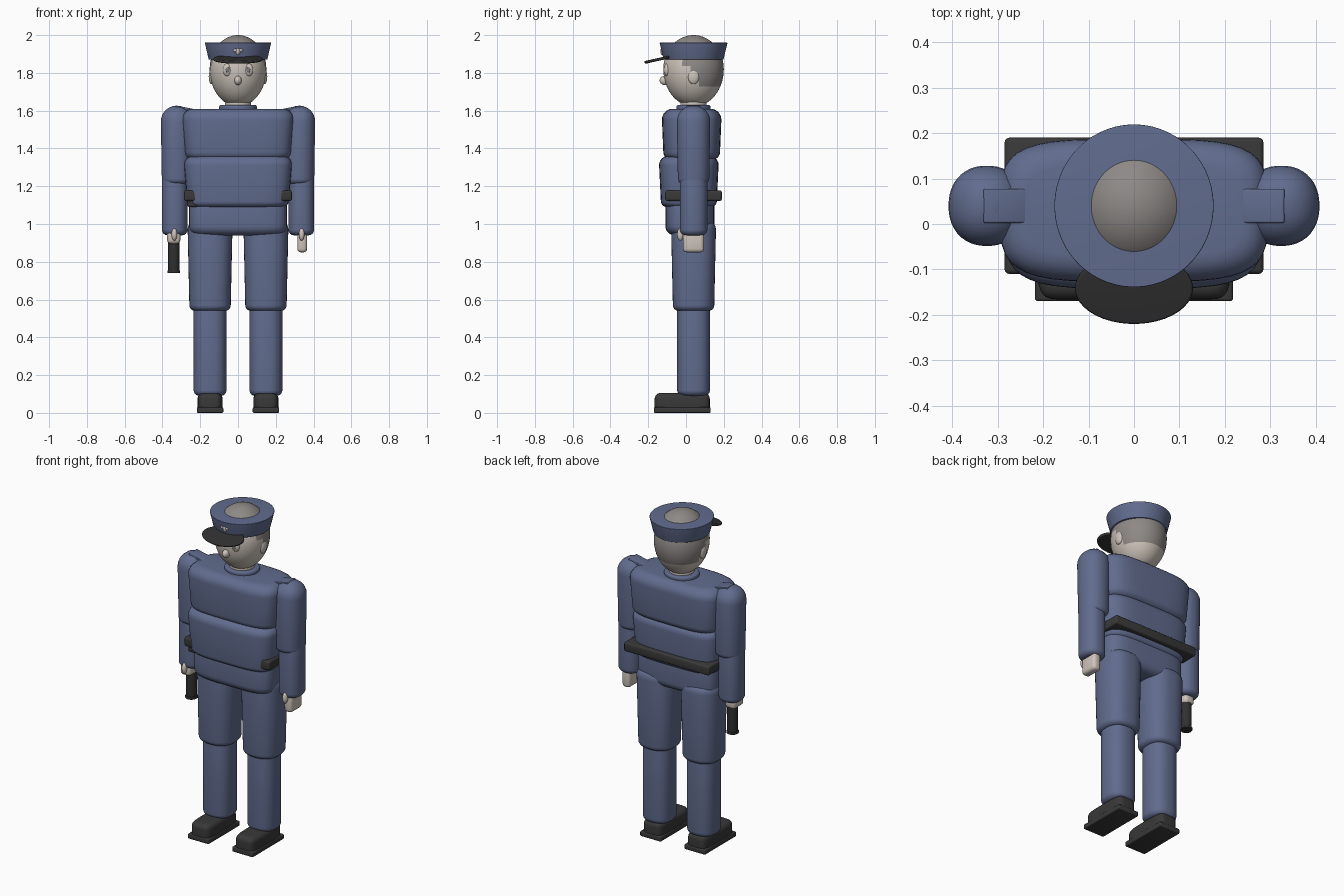
import bpy, bmesh
from math import cos, sin, pi, radians, copysign
from mathutils import Matrix

cube = bpy.data.objects.get("Cube")
if cube:
    bpy.data.objects.remove(cube, do_unlink=True)


def material(name, red, green, blue):
    mat = bpy.data.materials.new(name)
    mat.use_nodes = True
    mat.diffuse_color = (red, green, blue, 1)
    shader = next(node for node in mat.node_tree.nodes if node.type == 'BSDF_PRINCIPLED')
    shader.inputs["Base Color"].default_value = mat.diffuse_color
    return mat


uniform_blue = material("uniform blue", .12, .15, .27)
skin = material("skin", .62, .56, .5)
grey_hair = material("grey hair", .27, .25, .24)
black_leather = material("black leather", .04, .04, .04)
visor_black = material("visor black", .03, .03, .03)
badge_silver = material("badge silver", .6, .54, .5)
iris_grey = material("iris grey", .2, .2, .2)


def finish(name, mesh_data, mat, location):
    """Turn a bmesh into a shaded object with sharp creases kept."""
    bmesh.ops.recalc_face_normals(mesh_data, faces=mesh_data.faces)
    mesh = bpy.data.meshes.new(name)
    mesh_data.to_mesh(mesh)
    mesh_data.free()
    mesh.shade_smooth()
    mesh.set_sharp_from_angle(angle=radians(40))
    mesh.materials.append(mat)
    part = bpy.data.objects.new(name, mesh)
    part.location = location
    bpy.context.collection.objects.link(part)
    return part


def pillar(name, mat, x, y, bottom, top, width, depth,
           round_bottom=.03, round_top=.03, square=2, taper=1, sides=40, steps=6):
    """Upright padded form: superellipse section, rounded ends, tapered to the bottom."""
    bm = bmesh.new()
    height = top - bottom
    levels = []
    for step in range(steps + 1):
        angle = pi / 2 * step / steps
        drop, inset = 1 - sin(angle), 1 - cos(angle)
        levels.append((round_bottom * (1 - cos(angle)), round_bottom * drop))
        levels.append((height - round_top * drop, round_top * inset))
    levels.sort()

    loops = []
    for z, inset in levels:
        scale = taper + (1 - taper) * z / height
        loop = []
        for side in range(sides):
            angle = 2 * pi * (side + .5) / sides
            across, along = [copysign(abs(v) ** (2 / square), v) for v in (cos(angle), sin(angle))]
            loop.append(bm.verts.new((across * (width * scale - inset),
                                      along * (depth * scale - inset), z)))
        loops.append(loop)
    for lower, upper in zip(loops, loops[1:]):
        for side in range(sides):
            following = (side + 1) % sides
            bm.faces.new((lower[side], lower[following], upper[following], upper[side]))
    bm.faces.new(loops[0])
    bm.faces.new(loops[-1])
    return finish(name, bm, mat, (x, y, bottom))


def box(name, mat, location, size, bevel=.01):
    bm = bmesh.new()
    bmesh.ops.create_cube(bm, size=1, matrix=Matrix.Diagonal((*size, 1)))
    bmesh.ops.bevel(bm, geom=bm.edges[:], offset=bevel, segments=3,
                    affect='EDGES', profile=.5)
    return finish(name, bm, mat, location)


def ball(name, mat, location, radii, segments=20):
    bm = bmesh.new()
    bmesh.ops.create_uvsphere(bm, u_segments=segments, v_segments=segments // 2, radius=1,
                              matrix=Matrix.Diagonal((*radii, 1)))
    return finish(name, bm, mat, location)


body_y = .04

# Torso
pillar("chest", uniform_blue, 0, .03, 1.34, 1.61, width=.3, depth=.16,
       round_bottom=.04, round_top=.06, square=4, taper=.93)
pillar("waist", uniform_blue, 0, .015, 1.09, 1.36, width=.29, depth=.16,
       round_top=.05, square=4, taper=.92)
pillar("hips", uniform_blue, 0, .02, .94, 1.12, width=.26, depth=.13,
       round_bottom=.05, round_top=.02, square=4)
box("belt", black_leather, (0, body_y, 1.15), (.57, .3, .055))
box("belt_pouch", black_leather, (-.24, -.075, 1.12), (.055, .05, .06))

# Neck and collar
pillar("neck", skin, 0, body_y, 1.59, 1.67, width=.07, depth=.07, round_bottom=.01, round_top=.01)
pillar("collar", uniform_blue, 0, body_y, 1.6, 1.63, width=.1, depth=.09,
       round_bottom=.01, round_top=.01)

# Egg-shaped head, with hair stepping down behind the ears
head = ball("head", skin, (0, body_y, 1.82), (.15, .16, .18), segments=64)
for vert in head.data.vertices:
    if vert.co.z < 0:
        vert.co.z *= 1.1
head.data.materials.append(grey_hair)
for face in head.data.polygons:
    back, up = face.center.y, face.center.z
    hairline = .08 if back < -.06 else .01 if back < -.02 else -.03 if back < .03 else -.1
    face.material_index = int(up > hairline)

# Face
ball("nose", skin, (0, -.11, 1.76), (.02, .03, .025))

# Cap with visor and badge
pillar("cap", uniform_blue, 0, body_y, 1.87, 1.96, width=.176, depth=.18,
       round_bottom=.003, round_top=.003, taper=.88, sides=64)
visor = pillar("visor", visor_black, 0, -.14, 1.865, 1.88, width=.13, depth=.08,
               round_bottom=.006, round_top=.006)
visor.rotation_euler.x = .22
ball("badge", badge_silver, (0, -.126, 1.915), (.012, .01, .02))

# Everything that comes in pairs
for sign, side in ((1, "left"), (-1, "right")):
    leg_x = sign * .148

    ball(side + "_badge_wing", badge_silver, (sign * .014, -.124, 1.92), (.013, .01, .01))
    ball(side + "_eye", skin, (sign * .055, -.1, 1.816), (.025, .017, .035))
    ball(side + "_iris", iris_grey, (sign * .055, -.116, 1.816), (.01, .004, .015))
    ball(side + "_ear", skin, (sign * .14, body_y, 1.78), (.015, .03, .04))

    pillar(side + "_thigh", uniform_blue, leg_x, body_y, .54, 1.02, width=.12, depth=.12,
           round_top=.05, square=2.5, taper=.91)
    pillar(side + "_shin", uniform_blue, leg_x, body_y, .09, .58, width=.087, depth=.087,
           round_top=.01, square=2.5)
    box(side + "_sole", black_leather, (leg_x, -.02, .015), (.14, .3, .03), bevel=.006)
    pillar(side + "_shoe", black_leather, leg_x, -.02, .02, .105, width=.066, depth=.146,
           round_bottom=.003, square=5)

    pillar(side + "_upper_arm", uniform_blue, sign * .324, body_y, 1.21, 1.626,
           width=.086, depth=.09, round_top=.084, square=2.2, taper=.92)
    pillar(side + "_forearm", uniform_blue, sign * .335, body_y, .94, 1.27,
           width=.068, depth=.073, round_top=.01, square=2.3)
    strap = box(side + "_shoulder_strap", uniform_blue, (sign * .285, body_y, 1.612),
                (.095, .075, .014), bevel=.004)
    strap.rotation_euler.y = -sign * .2
    ball(side + "_thumb", skin, (sign * .337, -.03, .945), (.015, .017, .033))

# Open left hand, right fist holding a baton
box("left_hand", skin, (.34, body_y, .91), (.052, .11, .12), bevel=.018)
box("right_hand", skin, (-.34, .025, .93), (.07, .1, .07), bevel=.02)
pillar("baton", visor_black, -.34, body_y, .74, .95, width=.03, depth=.03,
       round_bottom=.003, round_top=.003)
pillar("baton_rim", visor_black, -.34, body_y, .74, .755, width=.034, depth=.034,
       round_bottom=.004, round_top=.004)
